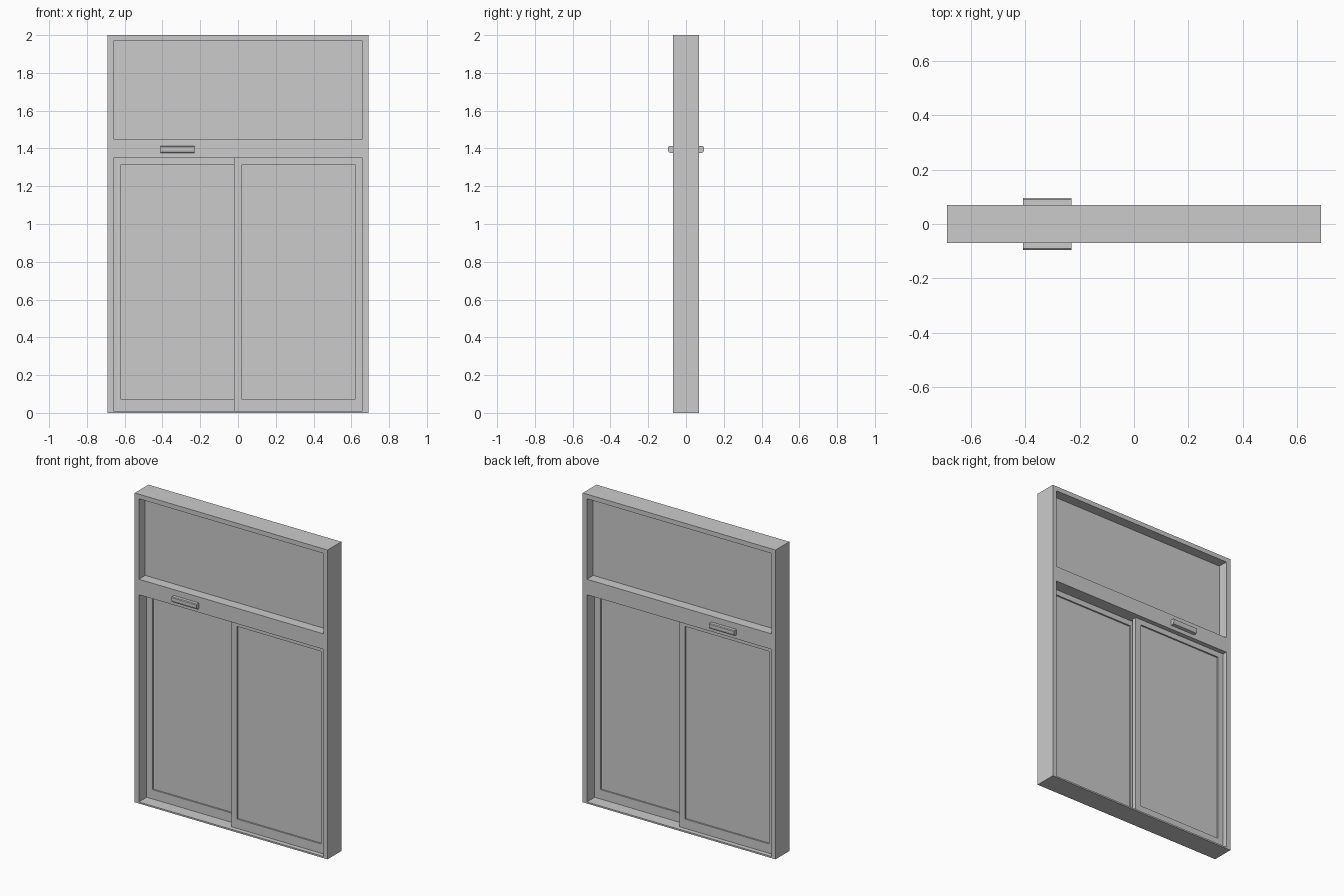
import bpy, bmesh

if "Cube" in bpy.data.objects:
    bpy.data.objects.remove(bpy.data.objects["Cube"])


def make(name, bm):
    bmesh.ops.recalc_face_normals(bm, faces=bm.faces)
    me = bpy.data.meshes.new(name)
    bm.to_mesh(me)
    bm.free()
    ob = bpy.data.objects.new(name, me)
    bpy.context.collection.objects.link(ob)
    return ob


def box(name, x0, x1, y0, y1, z0, z1):
    bm = bmesh.new()
    bmesh.ops.create_cube(bm, size=1)
    for v in bm.verts:
        v.co = (x1 if v.co.x > 0 else x0,
                y1 if v.co.y > 0 else y0,
                z1 if v.co.z > 0 else z0)
    return make(name, bm)


def pierced_slab(name, xs, zs, holes, y0, y1):
    """Slab on an x/z grid with the listed (column, row) cells left open."""
    bm = bmesh.new()
    grid = [[bm.verts.new((x, y0, z)) for z in zs] for x in xs]
    for i in range(len(xs) - 1):
        for j in range(len(zs) - 1):
            if (i, j) not in holes:
                bm.faces.new((grid[i][j], grid[i + 1][j],
                              grid[i + 1][j + 1], grid[i][j + 1]))
    out = bmesh.ops.extrude_face_region(bm, geom=bm.faces[:])
    new = [g for g in out["geom"] if isinstance(g, bmesh.types.BMVert)]
    bmesh.ops.translate(bm, verts=new, vec=(0, y1 - y0, 0))
    bmesh.ops.dissolve_limit(bm, angle_limit=0.01, verts=bm.verts[:], edges=bm.edges[:])
    return make(name, bm)


def extrude_profile(name, profile, x0, x1):
    bm = bmesh.new()
    a, b = ([bm.verts.new((x, y, z)) for y, z in profile] for x in (x0, x1))
    bm.faces.new(a)
    bm.faces.new(b)
    n = len(profile)
    for i in range(n):
        k = (i + 1) % n
        bm.faces.new((a[i], a[k], b[k], b[i]))
    return make(name, bm)


# Outer frame with a top light opening and a sliding sash opening
pierced_slab("outer_frame", [-0.69, -0.66, 0.66, 0.69],
             [0, 0.01, 1.35, 1.45, 1.97, 2.0],
             {(1, 1), (1, 3)}, -0.07, 0.07)

# Fixed upper pane
box("upper_glass", -0.66, 0.66, -0.005, 0.005, 1.45, 1.97)

# Two sliding sashes: left one on the rear track, right one on the front track
for side, x0, x1, y in (("left", -0.66, 0.02, 0.025), ("right", -0.02, 0.66, -0.025)):
    pierced_slab(side + "_sash_frame", [x0, x0 + 0.04, x1 - 0.04, x1],
                 [0.01, 0.07, 1.315, 1.35], {(1, 1)}, y - 0.015, y + 0.015)
    box(side + "_sash_glass", x0 + 0.04, x1 - 0.04, y - 0.005, y + 0.005, 0.07, 1.315)

# Vent hoods on both faces of the transom
hood = [(0.07, 1.412), (0.09, 1.412), (0.095, 1.408),
        (0.095, 1.39), (0.09, 1.378), (0.07, 1.375)]
for side, s in (("front", -1), ("back", 1)):
    extrude_profile(side + "_vent_hood", [(s * y, z) for y, z in hood], -0.41, -0.23)
